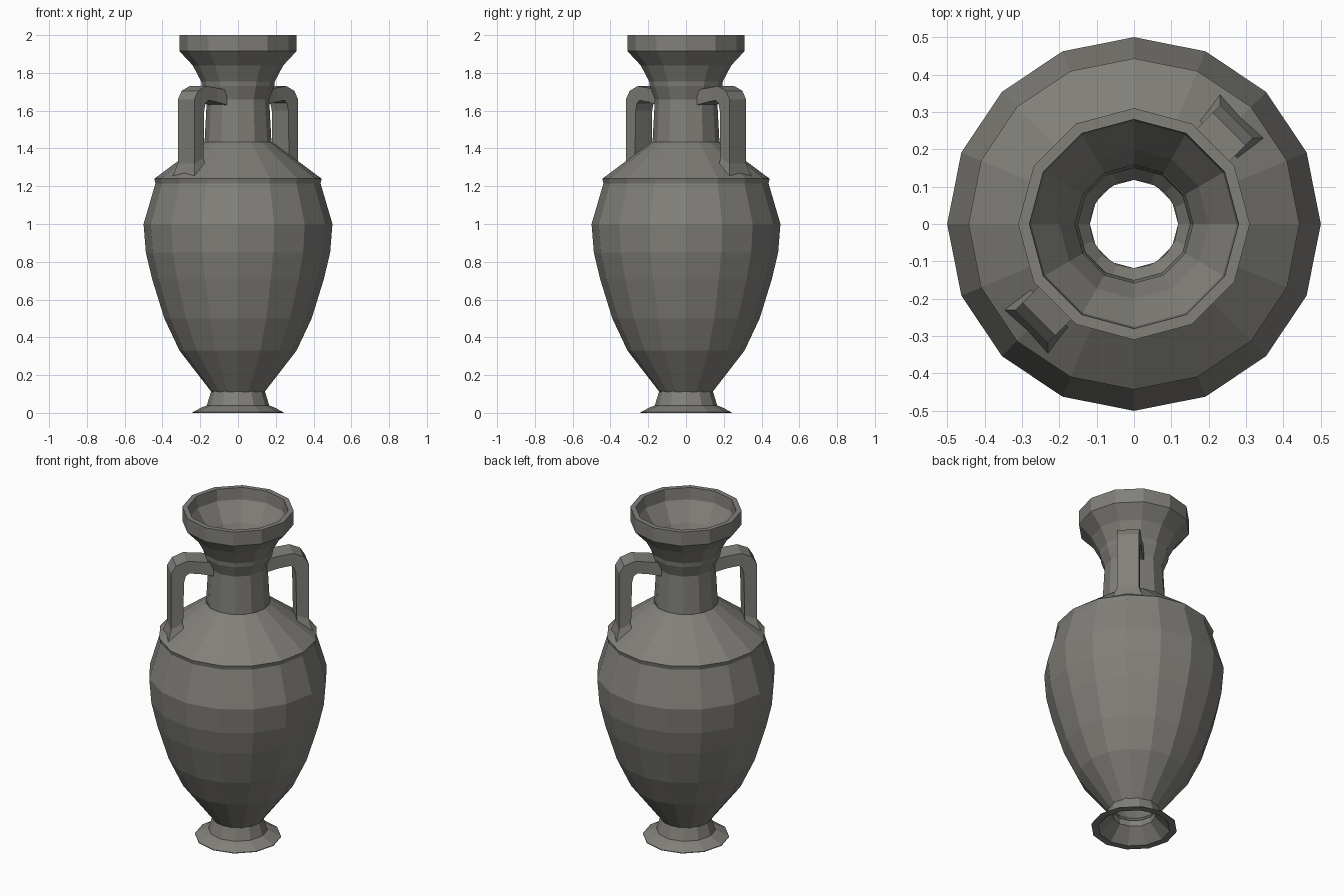
import bpy, bmesh, math

if "Cube" in bpy.data.objects:
    bpy.data.objects.remove(bpy.data.objects["Cube"])

# Dark bronze-grey clay
clay = bpy.data.materials.new("dark_clay")
clay.diffuse_color = (0.22, 0.215, 0.195, 1.0)
clay.use_nodes = True
clay.node_tree.nodes["Principled BSDF"].inputs["Base Color"].default_value = clay.diffuse_color


def finish(name, bm):
    bmesh.ops.recalc_face_normals(bm, faces=bm.faces)
    mesh = bpy.data.meshes.new(name)
    bm.to_mesh(mesh)
    bm.free()
    mesh.materials.append(clay)
    obj = bpy.data.objects.new(name, mesh)
    bpy.context.collection.objects.link(obj)
    return obj


def lathe(name, profile, sides):
    """Revolve a closed (radius, height) profile into a faceted hollow shell."""
    bm = bmesh.new()
    rings = []
    for r, z in profile:
        rings.append([bm.verts.new((r * math.cos(2 * math.pi * i / sides),
                                    r * math.sin(2 * math.pi * i / sides), z))
                      for i in range(sides)])
    for a, b in zip(rings, rings[1:] + rings[:1]):
        for i in range(sides):
            j = (i + 1) % sides
            bm.faces.new((a[i], a[j], b[j], b[i]))
    return finish(name, bm)


def strap(name, sections, angle):
    """Bent strap: each section is outer point, inner point and half width."""
    bm = bmesh.new()
    c, s = math.cos(angle), math.sin(angle)
    loops = []
    for (ro, zo), (ri, zi), w in sections:
        pts = [(ro, -w, zo), (ro, w, zo), (ri, w, zi), (ri, -w, zi)]
        loops.append([bm.verts.new((r * c - t * s, r * s + t * c, z))
                      for r, t, z in pts])
    for a, b in zip(loops, loops[1:]):
        for i in range(4):
            j = (i + 1) % 4
            bm.faces.new((a[i], a[j], b[j], b[i]))
    bm.faces.new(loops[0])
    bm.faces.new(loops[-1])
    return finish(name, bm)


# Body with ledged shoulder, hollow inside
lathe("body", [
    (0.14, 0.11), (0.31, 0.33), (0.39, 0.50), (0.455, 0.71), (0.488, 0.85),
    (0.50, 1.0), (0.437, 1.215), (0.443, 1.24), (0.315, 1.335), (0.18, 1.435),
    (0.155, 1.42), (0.40, 1.20), (0.46, 1.0), (0.42, 0.71), (0.28, 0.34),
    (0.118, 0.13)], 16)

# Neck, flared mouth and upright rim
lathe("neck_and_rim", [
    (0.178, 1.42), (0.165, 1.66), (0.192, 1.73), (0.195, 1.755), (0.24, 1.84),
    (0.31, 1.915), (0.31, 2.0), (0.28, 2.0), (0.275, 1.93), (0.20, 1.82),
    (0.158, 1.72), (0.15, 1.42)], 12)

# Open flared foot
lathe("foot", [
    (0.142, 0.115), (0.165, 0.04), (0.19, 0.03), (0.24, 0.004), (0.24, 0.0),
    (0.20, 0.0), (0.12, 0.08), (0.118, 0.115)], 12)

# Pair of handles on the diagonal
handle = [
    ((0.15, 1.71), (0.15, 1.63), 0.068),
    ((0.22, 1.72), (0.22, 1.645), 0.062),
    ((0.30, 1.73), (0.285, 1.655), 0.062),
    ((0.36, 1.705), (0.305, 1.64), 0.062),
    ((0.388, 1.66), (0.315, 1.60), 0.062),
    ((0.388, 1.32), (0.32, 1.35), 0.062),
    ((0.41, 1.245), (0.32, 1.27), 0.085),
]
for side, angle in (("back", math.pi / 4), ("front", math.pi * 5 / 4)):
    strap(side + "_handle", handle, angle)
